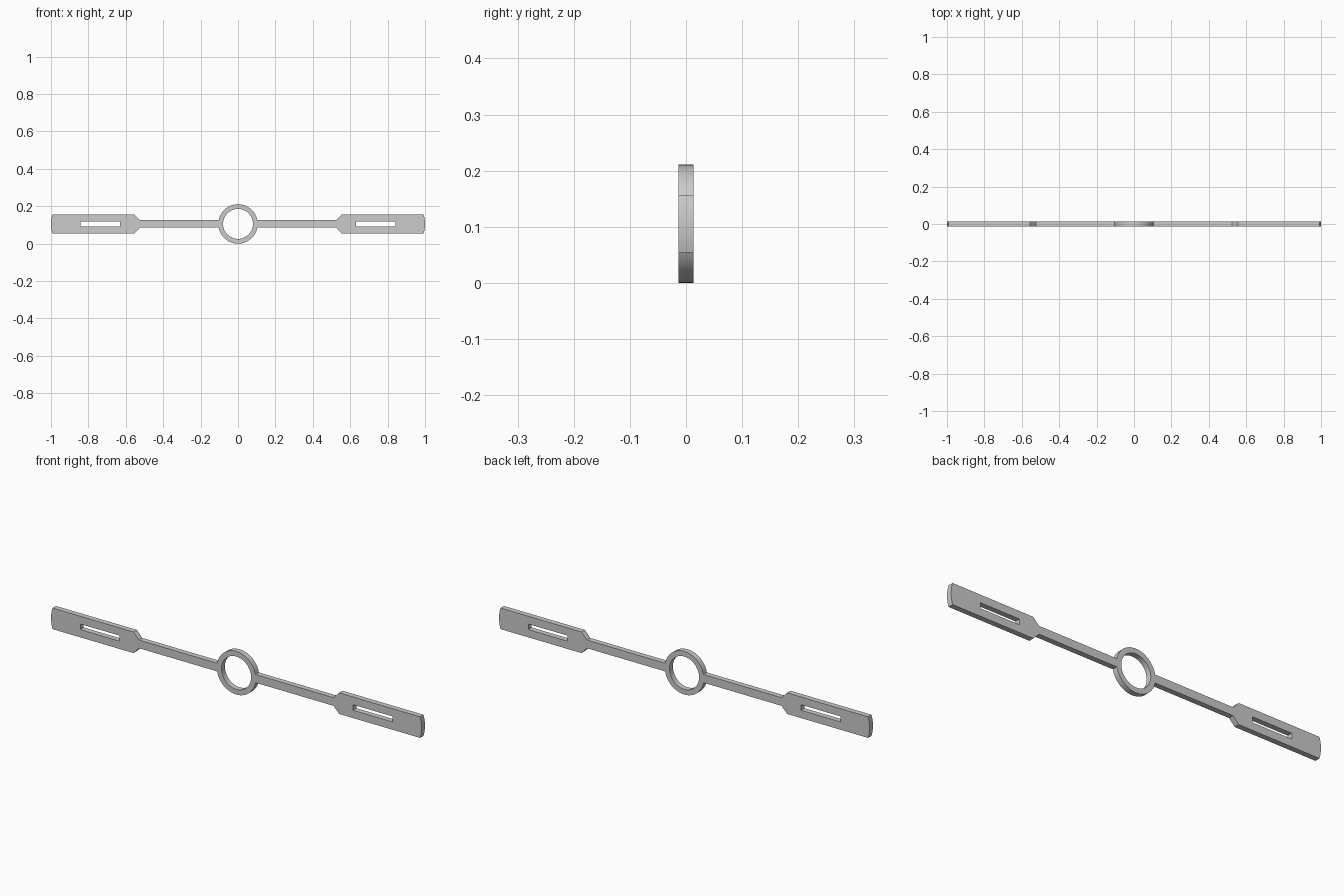
import bpy
from math import sin, cos, asin, pi, radians

if "Cube" in bpy.data.objects:
    bpy.data.objects.remove(bpy.data.objects["Cube"])

R_OUT, R_IN, THICK = 0.1054, 0.08, 0.0262
ARM_H, BLADE_H = 0.02, 0.0515

curve = bpy.data.curves.new("slotted_bar_outline", 'CURVE')
curve.dimensions = '2D'
curve.fill_mode = 'BOTH'
curve.extrude = THICK / 2


def loop(points):
    """Add one closed straight-sided outline."""
    s = curve.splines.new('POLY')
    s.points.add(len(points) - 1)
    for p, (x, y) in zip(s.points, points):
        p.co = (x, y, 0, 1)
    s.use_cyclic_u = True


# Outer outline: one quarter, from ring top to the bowed blade tip
a0 = asin(ARM_H / R_OUT)
N = 14
quarter = []
for i in range(N + 1):
    a = pi / 2 + (a0 - pi / 2) * i / N
    quarter.append((R_OUT * cos(a), R_OUT * sin(a)))
quarter += [(0.525, ARM_H), (0.555, BLADE_H)]
for i in range(5):
    t = 1 - i / 4
    quarter.append((1 - 0.008 * t * t, BLADE_H * t))

# Mirror the quarter to the full outline
half = quarter + [(x, -y) for x, y in reversed(quarter[:-1])]
loop(half + [(-x, y) for x, y in reversed(half[1:-1])])

# Round hole in the hub ring
loop([(R_IN * cos(2 * pi * i / 48), R_IN * sin(2 * pi * i / 48)) for i in range(48)])

# Slot in each blade
for s in (-1, 1):
    loop([(s * x, z) for x, z in
          ((0.63, -0.0135), (0.842, -0.0135), (0.842, 0.0135), (0.63, 0.0135))])

# Stand the bar upright and turn it into a mesh
helper = bpy.data.objects.new("outline_helper", curve)
bpy.context.collection.objects.link(helper)
bpy.context.view_layer.update()
mesh = bpy.data.meshes.new_from_object(helper)
bpy.data.objects.remove(helper)

bar = bpy.data.objects.new("slotted_bar", mesh)
bpy.context.collection.objects.link(bar)
bar.rotation_euler = (pi / 2, 0, 0)
bar.location = (0, 0, R_OUT)
bpy.context.view_layer.objects.active = bar
bar.select_set(True)

# Weld the caps to the sides, then smooth only the round parts
bpy.ops.object.mode_set(mode='EDIT')
bpy.ops.mesh.select_all(action='SELECT')
bpy.ops.mesh.remove_doubles(threshold=0.00005)
bpy.ops.mesh.normals_make_consistent(inside=False)
bpy.ops.object.mode_set(mode='OBJECT')
bpy.ops.object.shade_smooth_by_angle(angle=radians(20))
